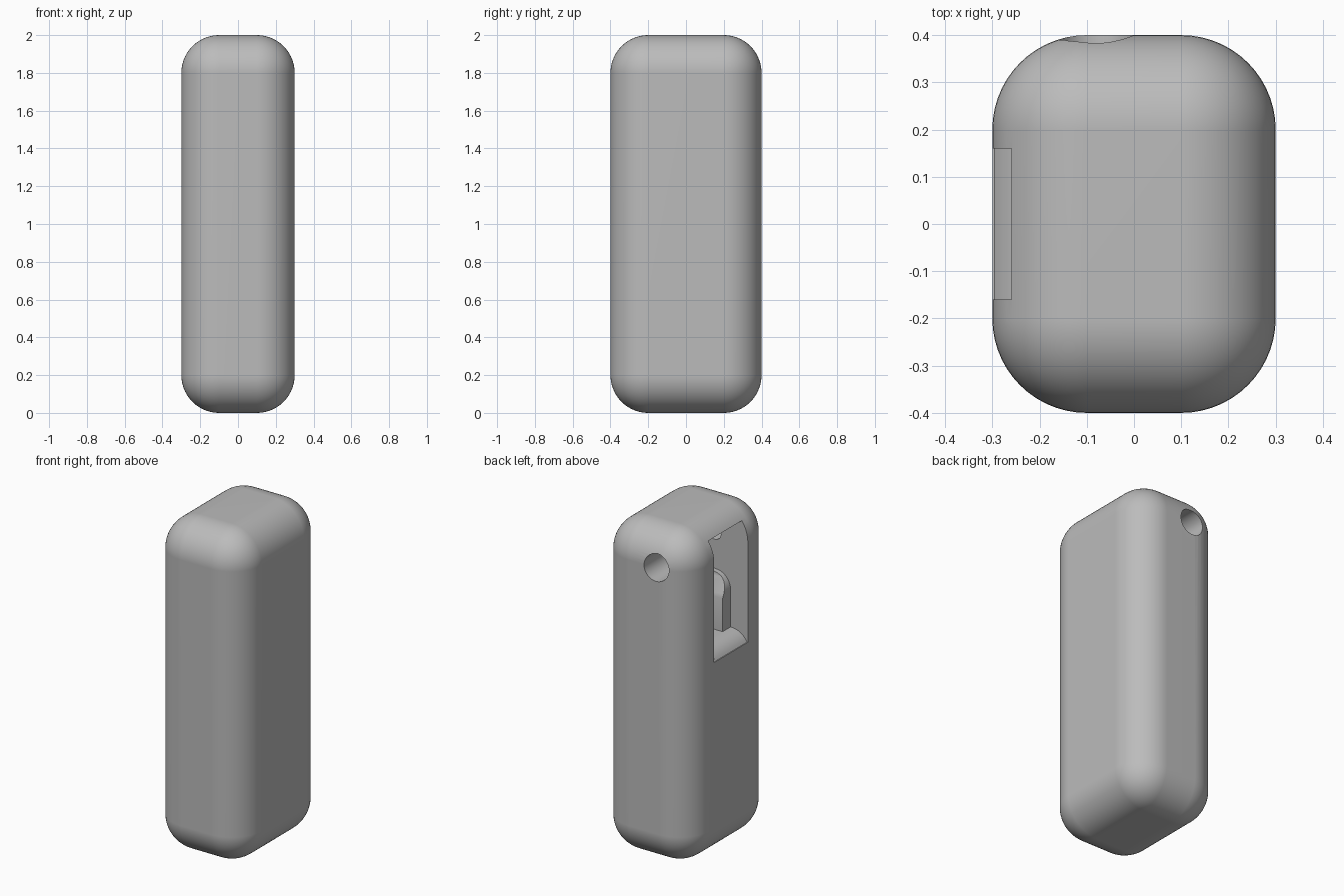
import bpy
import bmesh
from math import sin, cos, pi, radians
from mathutils import Vector

old = bpy.data.objects.get("Cube")
if old:
    bpy.data.objects.remove(old, do_unlink=True)

grey = bpy.data.materials.new("plain grey")
grey.use_nodes = True
colour = (0.5, 0.5, 0.5, 1)
grey.diffuse_color = colour
grey.node_tree.nodes["Principled BSDF"].inputs["Base Color"].default_value = colour


def mesh_object(name, bm):
    bmesh.ops.recalc_face_normals(bm, faces=bm.faces)
    mesh = bpy.data.meshes.new(name)
    bm.to_mesh(mesh)
    bm.free()
    mesh.materials.append(grey)
    obj = bpy.data.objects.new(name, mesh)
    bpy.context.collection.objects.link(obj)
    return obj


def prism(name, profile, along, length):
    """Extrude a closed profile of 3D points along a vector."""
    bm = bmesh.new()
    face = bm.faces.new([bm.verts.new(p) for p in profile])
    top = bmesh.ops.extrude_face_region(bm, geom=[face])["geom"]
    moved = [v for v in top if isinstance(v, bmesh.types.BMVert)]
    bmesh.ops.translate(bm, verts=moved, vec=Vector(along) * length)
    return mesh_object(name, bm)


def arc(cx, cz, rx, rz, start, end, steps):
    angles = [radians(start + (end - start) * i / steps) for i in range(steps + 1)]
    return [(cx + rx * cos(a), cz + rz * sin(a)) for a in angles]


def bore(name, radius, y_from, y_to):
    """Round hole along y on the pivot axis."""
    ring = [(-0.08 + radius * cos(2 * pi * i / 48), y_from,
             1.8 + radius * sin(2 * pi * i / 48)) for i in range(48)]
    return prism(name, ring, (0, 1, 0), y_to - y_from)


# Rounded case
bm = bmesh.new()
bmesh.ops.create_cube(bm, size=1)
bmesh.ops.scale(bm, vec=(0.6, 0.8, 2), verts=bm.verts)
bmesh.ops.translate(bm, vec=(0, 0, 1), verts=bm.verts)
bmesh.ops.bevel(bm, geom=bm.edges[:], offset=0.2, segments=14, profile=0.5,
                affect="EDGES")
case = mesh_object("case", bm)

# Side window: rounded lower lip, step with rounded top, deep upper pocket
outline = [(-0.4, 1.2)]
outline += arc(-0.19, 1.14, 0.12, 0.12, 151, 90, 8)
outline += [(-0.185, 1.26)]
outline += arc(-0.085, 1.485, 0.1, 0.1, 180, 90, 10)
outline += [(0.15, 1.585), (0.15, 1.92), (-0.4, 1.92)]
window = prism("window_cutter", [(x, -0.16, z) for x, z in outline], (0, 1, 0), 0.32)

# Central groove in the step, flared at the top
half = [(0.084, 1.26), (0.084, 1.46), (0.13, 1.56), (0.13, 1.7)]
section = half + [(-y, z) for y, z in reversed(half)]
groove = prism("groove_cutter", [(-0.2, y, z) for y, z in section], (1, 0, 0), 0.25)

# Pivot hole with a wide counterbore in the back
cutters = [window, groove,
           bore("counterbore_cutter", 0.08, 0.2, 0.6),
           bore("pivot_cutter", 0.04, -0.28, 0.3)]

for cutter in cutters:
    cutter.hide_render = True
    cut = case.modifiers.new(cutter.name, "BOOLEAN")
    cut.operation = "DIFFERENCE"
    cut.solver = "EXACT"
    cut.object = cutter

# Apply the cuts, then shade smooth with sharp rims
bpy.ops.object.select_all(action="DESELECT")
case.select_set(True)
bpy.context.view_layer.objects.active = case
for cutter in cutters:
    bpy.ops.object.modifier_apply(modifier=cutter.name)
    bpy.data.objects.remove(cutter, do_unlink=True)
bpy.ops.object.shade_smooth_by_angle(angle=radians(30))
weighted = case.modifiers.new("even_normals", "WEIGHTED_NORMAL")
weighted.keep_sharp = True
